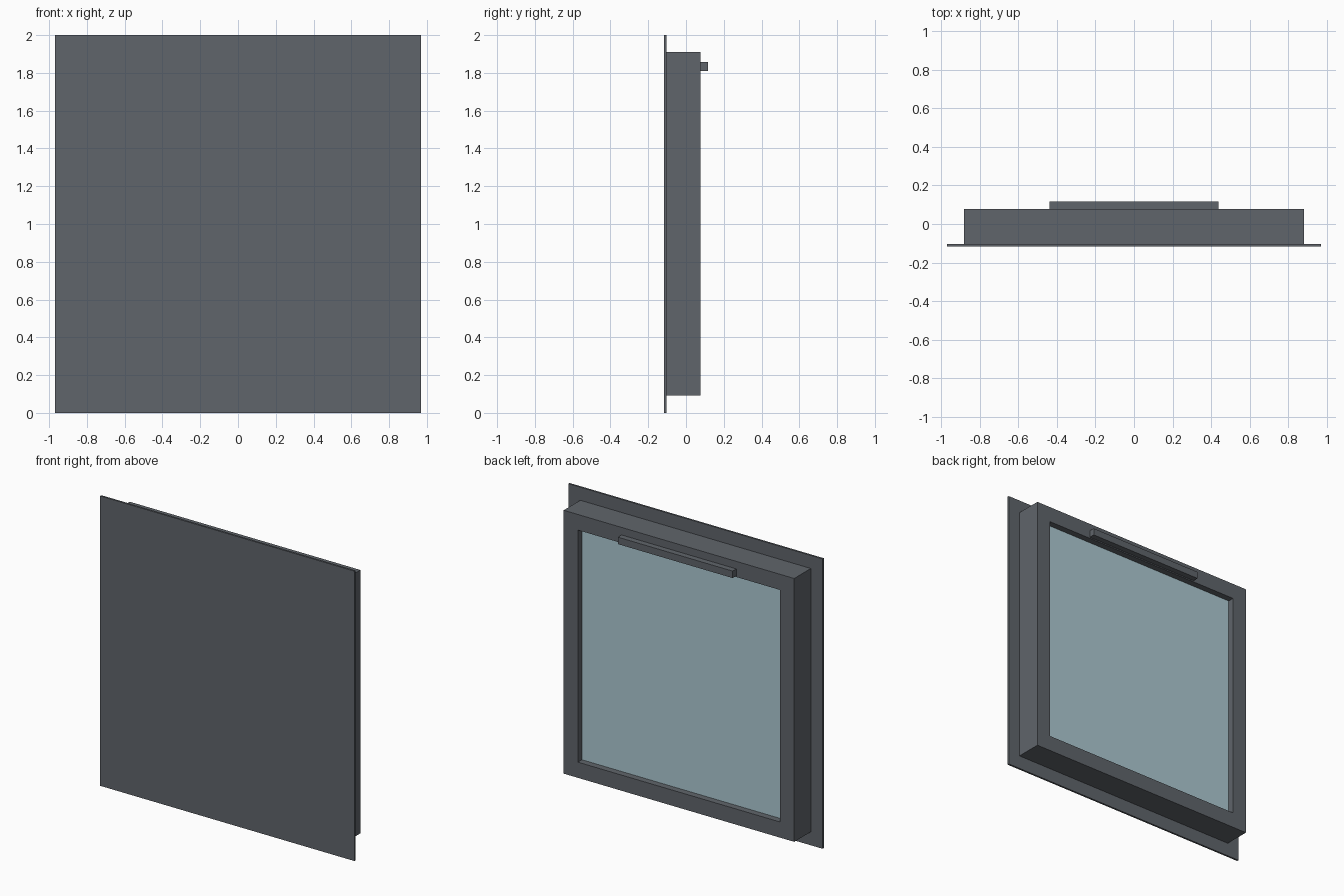
import bpy
import bmesh

cube = bpy.data.objects.get("Cube")
if cube:
    bpy.data.objects.remove(cube, do_unlink=True)


def material(name, rgb):
    m = bpy.data.materials.new(name)
    m.use_nodes = True
    color = (*rgb, 1.0)
    m.diffuse_color = color
    m.node_tree.nodes["Principled BSDF"].inputs["Base Color"].default_value = color
    return m


def finish(name, bm, mat):
    bmesh.ops.recalc_face_normals(bm, faces=bm.faces)
    mesh = bpy.data.meshes.new(name)
    bm.to_mesh(mesh)
    bm.free()
    mesh.materials.append(mat)
    obj = bpy.data.objects.new(name, mesh)
    bpy.context.collection.objects.link(obj)
    return obj


def box(name, half_x, y, z, mat):
    """Box centred on x = 0, spanning the given y and z ranges."""
    bm = bmesh.new()
    bmesh.ops.create_cube(bm, size=1)
    for v in bm.verts:
        v.co = (half_x * (1 if v.co.x > 0 else -1), y[v.co.y > 0], z[v.co.z > 0])
    return finish(name, bm, mat)


def frame(name, half_x, y, z, border, mat):
    """Rectangular ring with mitred corners and an open middle."""
    bm = bmesh.new()
    rings = []
    for inset, depth in ((0, y[0]), (0, y[1]), (border, y[1]), (border, y[0])):
        hx, z0, z1 = half_x - inset, z[0] + inset, z[1] - inset
        rings.append([bm.verts.new((px, depth, pz)) for px, pz in
                      ((-hx, z0), (hx, z0), (hx, z1), (-hx, z1))])
    for i in range(4):
        a, b = rings[i], rings[(i + 1) % 4]
        for j in range(4):
            k = (j + 1) % 4
            bm.faces.new((a[j], a[k], b[k], b[j]))
    return finish(name, bm, mat)


charcoal = material("charcoal metal", (0.117, 0.130, 0.147))
glass = material("pale blue glass", (0.42, 0.59, 0.65))

# Broad front panel
box("front_panel", 0.97, (-0.117, -0.104), (0, 2), charcoal)
# Deep window frame behind the panel
frame("window_frame", 0.88, (-0.104, 0.077), (0.093, 1.91), 0.108, charcoal)
# Recessed pane
box("glass_pane", 0.772, (0.015, 0.033), (0.201, 1.802), glass)
# Handle bar on the top rail
box("handle_bar", 0.438, (0.077, 0.117), (1.81, 1.858), charcoal)
